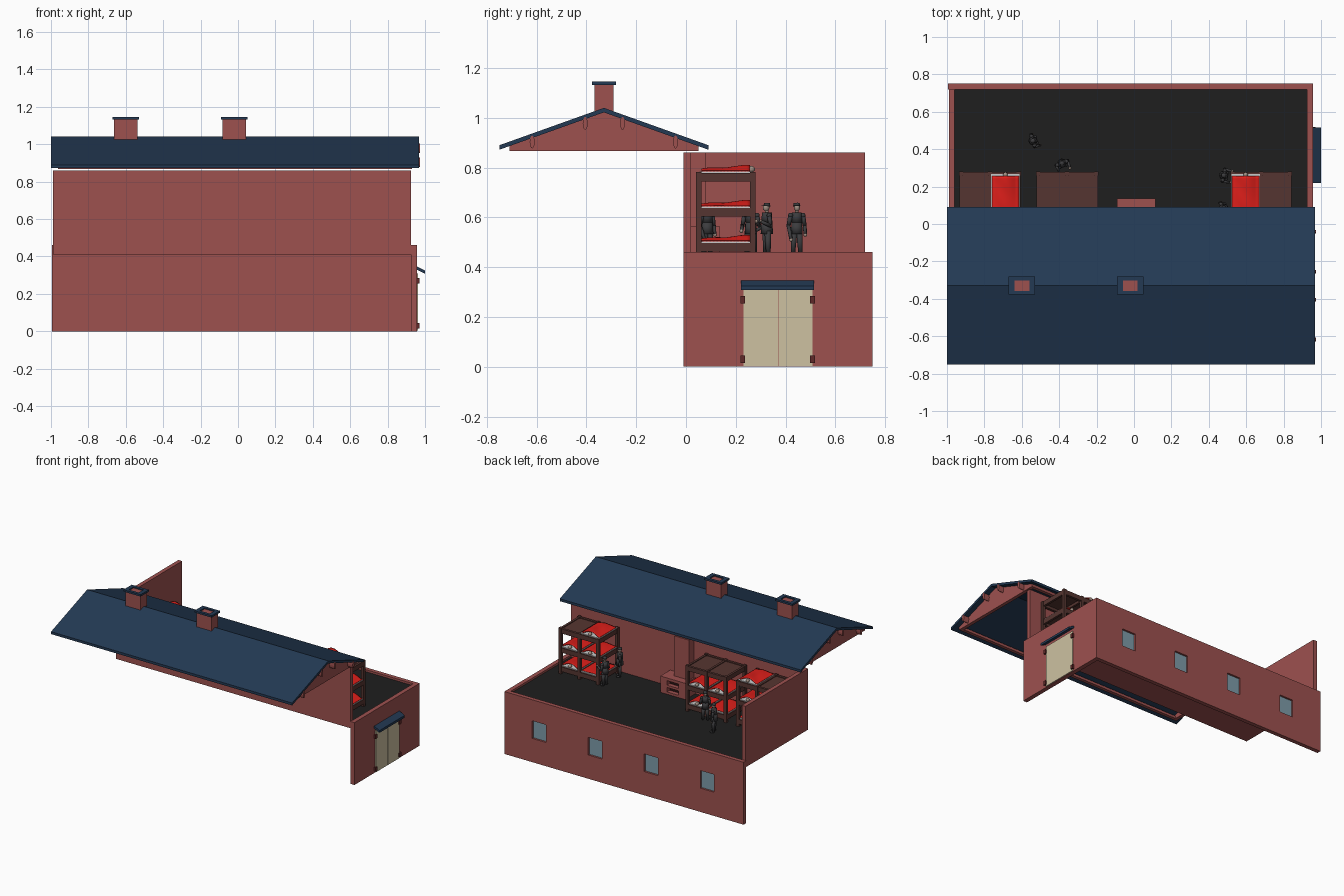
import bpy, bmesh, math
from mathutils import Vector, Matrix

if "Cube" in bpy.data.objects:
    bpy.data.objects.remove(bpy.data.objects["Cube"])


def mat(name, r, g, b):
    m = bpy.data.materials.new(name)
    m.diffuse_color = [(c / 255) ** 2.2 for c in (r, g, b)] + [1]
    m.use_nodes = True
    m.node_tree.nodes["Principled BSDF"].inputs["Base Color"].default_value = m.diffuse_color
    return m


BRICK = mat("brick", 156, 82, 80)
NAVY = mat("roofing", 40, 60, 84)
FLOOR = mat("floor_dark", 36, 36, 36)
WOOD = mat("bunk_wood", 86, 56, 52)
RED = mat("blanket_red", 222, 36, 32)
SHEET = mat("sheet", 190, 190, 188)
CREAM = mat("door_cream", 204, 192, 160)
GLASS = mat("glass", 125, 155, 168)
CLOTH = mat("clothes", 62, 62, 64)
SKIN = mat("skin", 160, 142, 130)
SOOT = mat("soot", 45, 25, 25)
IRON = mat("hinge", 95, 45, 45)


def finish(bm, name, m, smooth=False):
    bmesh.ops.recalc_face_normals(bm, faces=bm.faces)
    for f in bm.faces:
        f.smooth = smooth
    me = bpy.data.meshes.new(name)
    bm.to_mesh(me)
    bm.free()
    ob = bpy.data.objects.new(name, me)
    bpy.context.collection.objects.link(ob)
    if m:
        me.materials.append(m)
    return ob


def add_box(bm, x0, x1, y0, y1, z0, z1):
    mx = Matrix.Translation(((x0 + x1) / 2, (y0 + y1) / 2, (z0 + z1) / 2))
    bmesh.ops.create_cube(bm, size=1, matrix=mx @ Matrix.Diagonal((x1 - x0, y1 - y0, z1 - z0, 1)))


def boxes(name, m, *items):
    bm = bmesh.new()
    for it in items:
        add_box(bm, *it)
    return finish(bm, name, m)


def prism(name, m, pts, a0, a1, axis="x"):
    """Extrude a closed profile along x (points y,z) or y (points x,z)."""
    bm = bmesh.new()
    put = (lambda p, a: (a, p[0], p[1])) if axis == "x" else (lambda p, a: (p[0], a, p[1]))
    f = bm.faces.new([bm.verts.new(put(p, a0)) for p in pts])
    g = bmesh.ops.extrude_face_region(bm, geom=[f])
    d = Vector((a1 - a0, 0, 0)) if axis == "x" else Vector((0, a1 - a0, 0))
    bmesh.ops.translate(bm, verts=[v for v in g["geom"] if isinstance(v, bmesh.types.BMVert)], vec=d)
    return finish(bm, name, m)


def limb(bm, p, q, r1, r2, flat=1.0):
    p, q = Vector(p), Vector(q)
    mx = Matrix.Translation((p + q) / 2) @ (q - p).to_track_quat("Z", "Y").to_matrix().to_4x4()
    bmesh.ops.create_cone(bm, cap_ends=True, segments=10, radius1=r1, radius2=r2, depth=(q - p).length,
                          matrix=mx @ Matrix.Diagonal((1, flat, 1, 1)))


def ball(bm, c, r, sx=1, sy=1, sz=1):
    bmesh.ops.create_uvsphere(bm, u_segments=12, v_segments=8, radius=r,
                              matrix=Matrix.Translation(c) @ Matrix.Diagonal((sx, sy, sz, 1)))


def cut(target, cutter):
    cutter.hide_render = True
    cutter.hide_viewport = True
    mod = target.modifiers.new("cut", "BOOLEAN")
    mod.operation, mod.object, mod.solver = "DIFFERENCE", cutter, "EXACT"


# Walls: front and left stand on the floor slab, back and right are dropped down
FZ = 0.445
boxes("front_wall", BRICK, (-0.99, 0.925, -0.01, 0.02, 0.41, 0.86))
boxes("left_wall", BRICK, (-0.99, -0.96, 0.02, 0.72, 0.41, 0.86))
boxes("right_wall", BRICK, (0.925, 0.957, -0.01, 0.72, 0, 0.46))
back = boxes("back_wall", BRICK, (-0.995, 0.957, 0.72, 0.75, 0, 0.46))
boxes("floor_slab", BRICK, (-0.985, 0.925, 0, 0.72, 0.41, FZ - 0.004))
boxes("floor_surface", FLOOR, (-0.96, 0.925, 0.02, 0.72, FZ - 0.004, FZ))

# Recessed windows in the back wall
WX = [0.674, 0.217, -0.24, -0.698]
cut(back, boxes("window_cutter", None, *[(x - .056, x + .056, .733, .8, .175, .305) for x in WX]))
boxes("window_panes", GLASS, *[(x - .056, x + .056, .730, .736, .175, .305) for x in WX])

# Double door, hinges and canopy
boxes("door_leaves", CREAM, (.95, .963, .232, .369, .003, .308), (.95, .963, .371, .508, .003, .308))
boxes("door_hinges", IRON, *[(.955, .971, y - .01, y + .01, z - .015, z + .015)
                             for y in (.228, .508) for z in (.03, .27)])
prism("door_canopy", NAVY, [(.955, .348), (1, .325), (1, .308), (.955, .33)], .22, .515, "y")

# Roof sheet, gables and eave rails
RY = -0.33
prism("roof", NAVY, [(RY - .42, .89), (RY, 1.04), (RY + .42, .89), (RY + .42, .872), (RY, 1.022), (RY - .42, .872)],
      -1, .967)
gable = [(RY - .38, .867), (RY - .38, .887), (RY, 1.023), (RY + .38, .887), (RY + .38, .867)]
prism("right_gable", BRICK, gable, .905, .93)
prism("left_gable", BRICK, gable, -.963, -.938)
boxes("eave_rails", BRICK, *[(-.96, .925, y - .012, y + .012, .867, .886) for y in (RY - .368, RY + .368)])

# Rounded purlin ends on the gables
bm = bmesh.new()
for dy, z in ((.075, .978), (.288, .903)):
    for s in (-1, 1):
        for x0, x1 in ((.92, .972), (-.999, -.95)):
            mx = Matrix.Translation(((x0 + x1) / 2, RY + s * dy, z)) @ Matrix.Diagonal((1, 1, 2.6, 1))
            bmesh.ops.create_cone(bm, cap_ends=True, segments=12, radius1=.01, radius2=.01, depth=x1 - x0,
                                  matrix=mx @ Matrix.Rotation(math.pi / 2, 4, "Y"))
finish(bm, "purlin_ends", BRICK)

# Chimneys with ring caps
for i, x in enumerate((-0.60, -0.02)):
    boxes(f"chimney_{i}", BRICK, (x - .062, x + .062, RY - .038, RY + .038, .99, 1.132))
    boxes(f"chimney_cap_{i}", NAVY,
          *[(x + s * .055 - .015, x + s * .055 + .015, RY - .048, RY + .048, 1.132, 1.146) for s in (-1, 1)],
          *[(x - .04, x + .04, RY + s * .0375 - .0105, RY + s * .0375 + .0105, 1.132, 1.146) for s in (-1, 1)])
    boxes(f"chimney_flue_{i}", BRICK, (x - .04, x + .04, RY - .027, RY + .027, 1.13, 1.138))

# Brick stove with two openings and a flue column on the front wall
stove = boxes("stove", BRICK, (-.09, .115, .02, .135, FZ, .565))
holes = ((-.035, .06, .10, .2, .462, .495), (-.035, .06, .10, .2, .512, .545))
cut(stove, boxes("stove_cutter", None, *holes))
boxes("stove_soot", SOOT, *[(a, b, .095, .103, e, f) for a, b, c, d, e, f in holes])
boxes("stove_column", BRICK, (-.08, .04, .018, .08, .56, .86))

# Three-tier double bunks
TIERS = (.497, .637, .778)
Y0, Y1 = .04, .28


def blanket(name, xc, z, body):
    """Draped cover, humped where someone sleeps below it."""
    bm = bmesh.new()
    bmesh.ops.create_grid(bm, x_segments=12, y_segments=14, size=.5)
    for v in bm.verts:
        u, w = v.co.x * 2, v.co.y + .5
        hump = body * max(0, 1 - (u * 1.25) ** 2) * (.35 + .65 * w)
        v.co = (xc + u * .073, .062 + w * .195,
                z + .01 + .022 * hump + .0025 * math.sin(9 * w + 4 * u) * (1 - abs(u)))
    bmesh.ops.solidify(bm, geom=bm.faces[:], thickness=.004)
    finish(bm, name, RED, True)


def bunk(n, x0, x1, covered):
    xm = (x0 + x1) / 2
    t = .022
    rows = [(x - t / 2, x + t / 2, y, y + t, FZ, .782)
            for x in (x0 + t / 2, xm, x1 - t / 2) for y in (Y0, Y1 - t)]
    boards = []
    for z in TIERS:
        rows += [(x0, x1, y, y + t * .8, z - .034, z) for y in (Y0 + .002, Y1 - t + .002)]
        rows += [(x - .008, x + .008, Y0 + .01, Y1 - .01, z - .034, z) for x in (x0 + .011, xm, x1 - .011)]
        boards.append((x0 + .005, x1 - .005, Y0 + .01, Y1 - .01, z - .014, z - .005))
    boxes(f"bunk_frame_{n}", WOOD, *rows)
    boxes(f"bunk_boards_{n}", WOOD, *boards)
    heads = bmesh.new()
    for side, tier, body in covered:
        xc, z = xm + side * (x1 - x0) / 4, TIERS[tier]
        boxes(f"mattress_{n}_{side}_{tier}", SHEET, (xc - .076, xc + .076, .055, .268, z - .006, z + .006))
        blanket(f"blanket_{n}_{side}_{tier}", xc, z, body)
        if body:
            ball(heads, (xc, .262, z + .016), .014, .9, 1.1, .9)
    finish(heads, f"sleepers_{n}", SKIN, True)


bunk(0, -.935, -.605, [(1, 2, 1), (1, 1, 1), (-1, 1, 0), (1, 0, 0), (-1, 0, 1)])
bunk(1, -.525, -.19, [(1, 1, 1), (-1, 1, 1), (1, 0, 1), (-1, 0, 0)])
bunk(2, .515, .845, [(-1, 2, 1), (-1, 1, 1), (1, 1, 1), (1, 0, 1), (-1, 0, 0)])


# Standing figures, modelled facing +x then turned into place
def figure(n, x, y, turn, reach):
    body, skin = bmesh.new(), bmesh.new()
    for s in (-1, 1):
        limb(body, (0, s * .016, .008), (0, s * .011, .1), .009, .014)
        ball(body, (.008, s * .017, .007), .01, 1.7, .9, .75)
        sh, el = (0, s * .026, .163), (-.002, s * .034, .122)
        hand = (.03, s * .033, .085 + .02 * s) if not reach else (.04, s * .03, .12 + .02 * s)
        if s > 0 and not reach:
            hand = (.006, .034, .085)
        limb(body, sh, el, .0095, .008)
        limb(body, el, hand, .008, .0065)
        ball(body, sh, .0105)
        ball(body, el, .008)
        ball(skin, hand, .0075)
    limb(body, (0, 0, .088), (0, 0, .135), .025, .022, 1)
    limb(body, (0, 0, .135), (0, 0, .175), .022, .02, 1)
    limb(skin, (0, 0, .172), (.002, 0, .186), .008, .007)
    ball(skin, (.003, 0, .194), .0135, 1, .85, 1.15)
    limb(body, (0, 0, .2), (-.001, 0, .213), .0145, .012)
    limb(body, (.007, 0, .2), (.007, 0, .203), .015, .014)
    for bmx, nm, m in ((body, "clothes", CLOTH), (skin, "skin", SKIN)):
        ob = finish(bmx, f"figure_{n}_{nm}", m, True)
        ob.matrix_world = Matrix.Translation((x, y, FZ)) @ Matrix.Rotation(turn, 4, "Z")


figure(0, -.54, .445, .3, False)
figure(1, -.385, .325, -1.2, True)
figure(2, .48, .26, -.2, True)
figure(3, .48, .085, .6, False)
